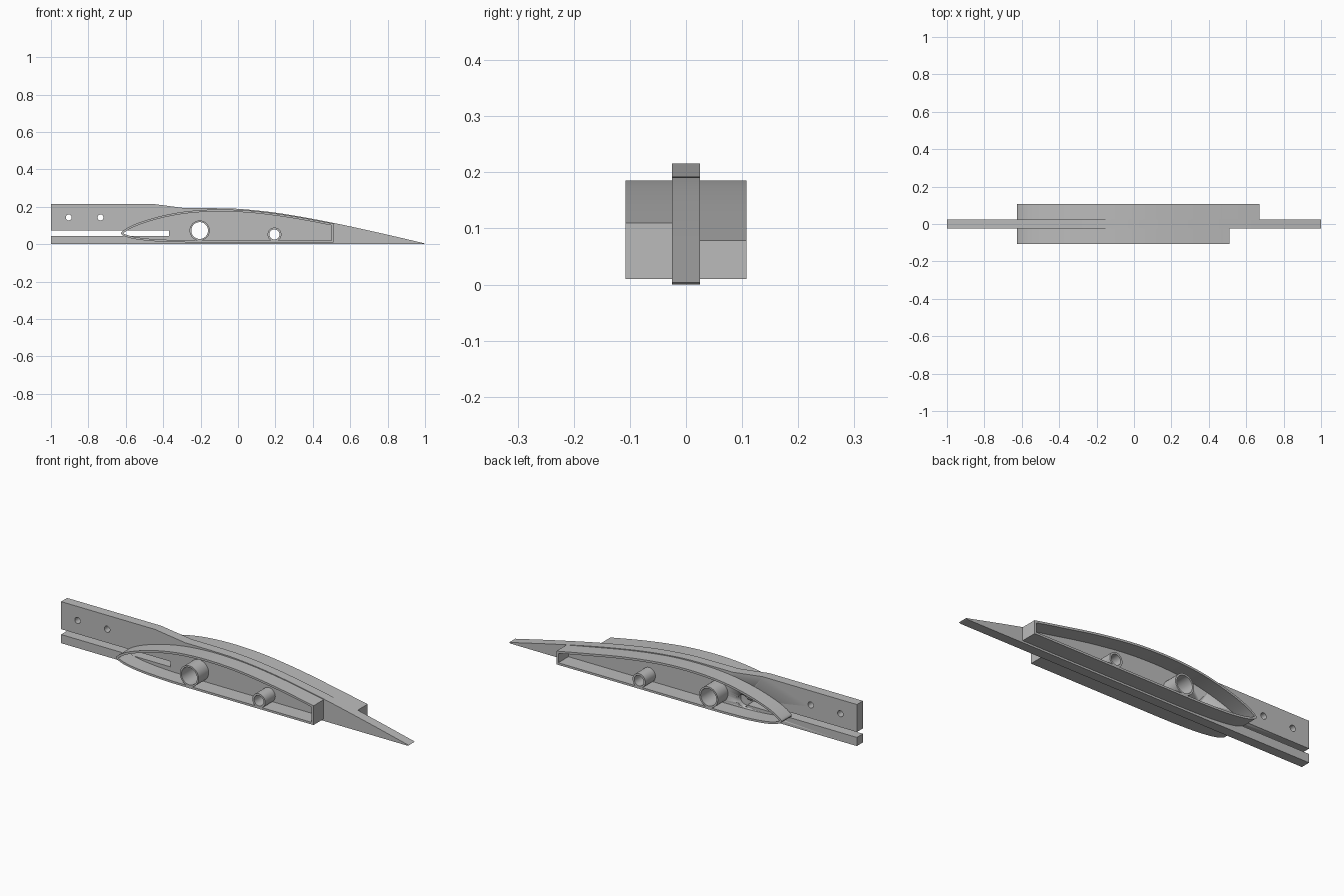
import bpy, bmesh, math
from mathutils import Vector

cube = bpy.data.objects.get("Cube")
if cube:
    bpy.data.objects.remove(cube, do_unlink=True)

grey = bpy.data.materials.new("plain grey")
grey.use_nodes = True
colour = (0.5, 0.5, 0.5, 1)
grey.diffuse_color = colour
grey.node_tree.nodes["Principled BSDF"].inputs["Base Color"].default_value = colour

HALF = 0.025      # half thickness of the central plate
SIDE = 0.108      # outer reach of the side shells
WALL = 0.011


def smooth_path(points, steps=5):
    """Catmull-Rom curve through the points."""
    p = [Vector(q) for q in points]
    p = [2 * p[0] - p[1]] + p + [2 * p[-1] - p[-2]]
    out = []
    for a, b, c, d in zip(p, p[1:], p[2:], p[3:]):
        for i in range(steps):
            t = i / steps
            out.append(0.5 * (2 * b + (c - a) * t + (2 * a - 5 * b + 4 * c - d) * t**2
                              + (3 * b - a - 3 * c + d) * t**3))
    return out + [p[-2]]


def circle(x, z, r, n=32):
    return [Vector((x + r * math.cos(math.tau * i / n), z + r * math.sin(math.tau * i / n)))
            for i in range(n)]


def inset(loop, dist):
    """Mitred inward offset of a clockwise loop."""
    out = []
    for i, p in enumerate(loop):
        d1 = (p - loop[i - 1]).normalized()
        d2 = (loop[(i + 1) % len(loop)] - p).normalized()
        n1, n2 = Vector((d1.y, -d1.x)), Vector((d2.y, -d2.x))
        out.append(p + (n1 + n2) * dist / (1 + n1.dot(n2)))
    return out


def extrude(name, loops, y0, y1):
    """Fill an outline with holes in the XZ plane and extrude it along Y."""
    bm = bmesh.new()
    edges = []
    for loop in loops:
        vs = [bm.verts.new((p[0], y0, p[1])) for p in loop]
        edges += [bm.edges.new((vs[i - 1], vs[i])) for i in range(len(vs))]
    bmesh.ops.triangle_fill(bm, edges=edges, use_beauty=True, normal=(0, -1, 0))
    new = bmesh.ops.extrude_face_region(bm, geom=bm.faces[:], use_keep_orig=True)
    moved = [g for g in new["geom"] if isinstance(g, bmesh.types.BMVert)]
    bmesh.ops.translate(bm, verts=moved, vec=(0, y1 - y0, 0))
    bmesh.ops.recalc_face_normals(bm, faces=bm.faces[:])
    mesh = bpy.data.meshes.new(name)
    bm.to_mesh(mesh)
    bm.free()
    mesh.materials.append(grey)
    obj = bpy.data.objects.new(name, mesh)
    bpy.context.collection.objects.link(obj)
    bpy.ops.object.select_all(action="DESELECT")
    obj.select_set(True)
    bpy.context.view_layer.objects.active = obj
    bpy.ops.object.shade_smooth_by_angle(angle=math.radians(25))
    return obj


# Spar tubes: x, z, outer radius, bore radius
tubes = {"main": (-0.205, 0.073, 0.054, 0.045), "rear": (0.195, 0.052, 0.037, 0.027)}

# Central plate with mounting tongue, open slot and holes
crest = smooth_path([(-0.285, 0.193), (-0.2, 0.193), (-0.1, 0.192), (0, 0.189), (0.15, 0.175),
                     (0.3, 0.153), (0.51, 0.114), (0.75, 0.062), (1, 0.004)])
outline = [(-1, 0.073), (-1, 0.216), (-0.46, 0.216)] + crest + [
    (0.99, 0), (-1, 0), (-1, 0.045), (-0.37, 0.045), (-0.37, 0.073)]
holes = [circle(x, z, bore) for x, z, _, bore in tubes.values()]
holes += [circle(x, 0.143, 0.016, 24) for x in (-0.905, -0.735)]
plate = extrude("central_plate", [outline] + holes, -HALF, HALF)

# Round blind pocket at the slot end, on the back face
cutter = extrude("pocket_cutter", [circle(-0.345, 0.06, 0.03)], 0.0, HALF + 0.02)
cutter.hide_render = True
cutter.hide_set(True)
cut = plate.modifiers.new("pocket", "BOOLEAN")
cut.operation = "DIFFERENCE"
cut.solver = "EXACT"
cut.object = cutter

# Hollow wing-section shells on both sides, with spar tubes inside
section = smooth_path([(-0.2, 0.01), (-0.32, 0.011), (-0.45, 0.016), (-0.55, 0.027),
                       (-0.605, 0.042), (-0.625, 0.058), (-0.607, 0.077), (-0.56, 0.103),
                       (-0.48, 0.132), (-0.38, 0.158), (-0.28, 0.175), (-0.17, 0.184),
                       (-0.05, 0.185), (0.1, 0.176), (0.3, 0.149), (0.51, 0.11), (0.68, 0.077)])
for side, sign, end, top in (("front", -1, 0.51, 0.11), ("back", 1, 0.67, 0.079)):
    y0, y1 = sorted((sign * (HALF - 0.001), sign * SIDE))
    loop = [p for p in section if p.x < end - 0.005]
    loop += [Vector((end, top)), Vector((end, 0.01))]
    extrude(side + "_shell", [loop, inset(loop, WALL)], y0, y1)
    for name, (x, z, outer, bore) in tubes.items():
        extrude(f"{side}_{name}_tube", [circle(x, z, outer), circle(x, z, bore)], y0, y1)
